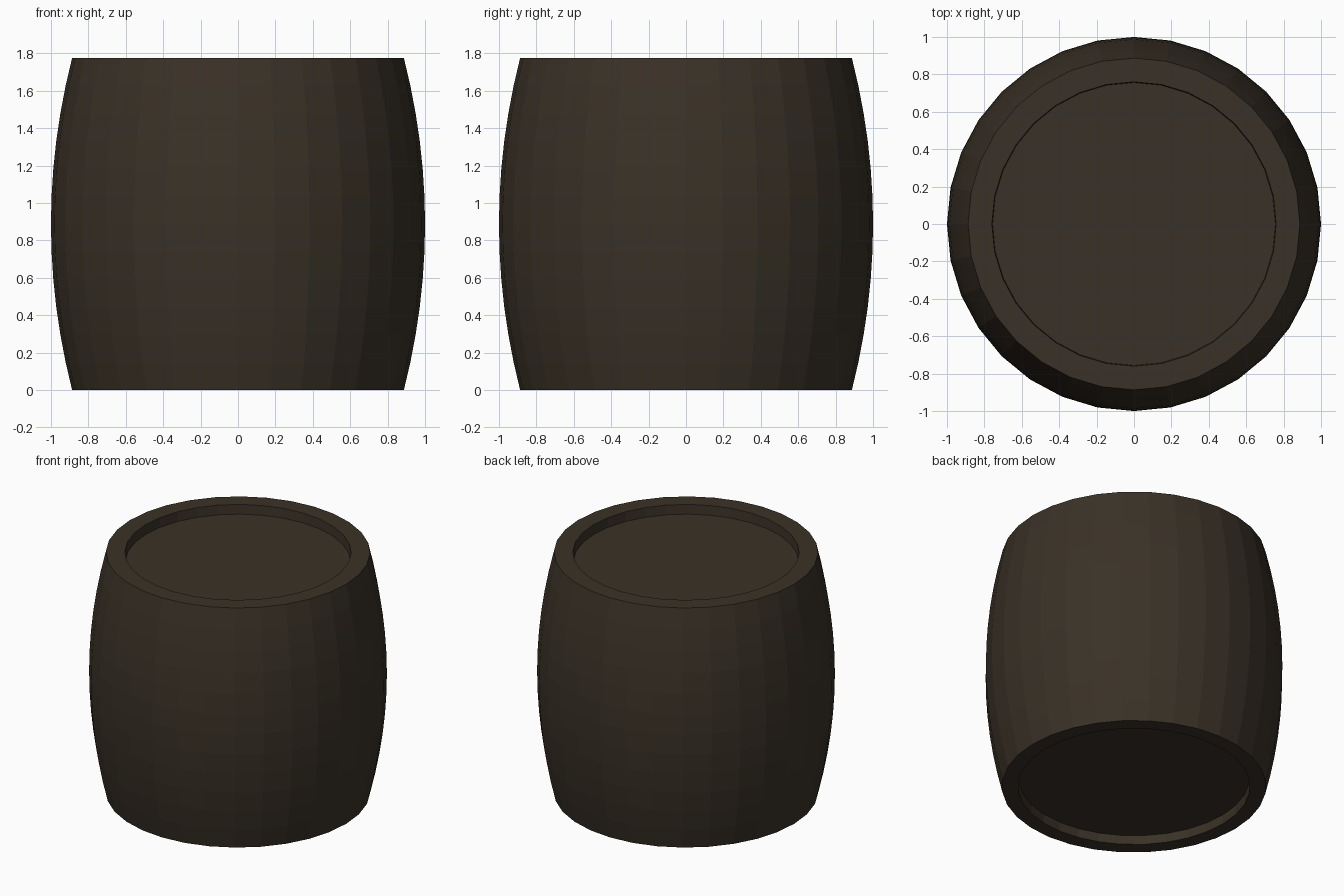
import bpy, bmesh, math

if "Cube" in bpy.data.objects:
    bpy.data.objects.remove(bpy.data.objects["Cube"])

SIDES = 32
HEIGHT = 1.775
RINGS = 12

wood = bpy.data.materials.new("dark brown wood")
wood.diffuse_color = (0.042, 0.031, 0.020, 1.0)
wood.use_nodes = True
wood.node_tree.nodes["Principled BSDF"].inputs["Base Color"].default_value = wood.diffuse_color

# Profile: recessed lid below, bulging staves, recessed lid above
profile = [(0.775, 0.065), (0.78, 0.0)]
for i in range(RINGS + 1):
    t = i / RINGS
    profile.append((1.0 - 0.113 * (2 * t - 1) ** 2, HEIGHT * t))
profile += [(0.76, HEIGHT), (0.756, HEIGHT - 0.07)]

bm = bmesh.new()
rings = []
for r, z in profile:
    rings.append([bm.verts.new((r * math.cos(2 * math.pi * k / SIDES),
                                r * math.sin(2 * math.pi * k / SIDES), z))
                  for k in range(SIDES)])
for a, b in zip(rings, rings[1:]):
    for k in range(SIDES):
        n = (k + 1) % SIDES
        bm.faces.new((a[k], a[n], b[n], b[k]))

# Lids
bm.faces.new(list(reversed(rings[0])))
bm.faces.new(rings[-1])
bmesh.ops.recalc_face_normals(bm, faces=bm.faces)

mesh = bpy.data.meshes.new("barrel")
bm.to_mesh(mesh)
bm.free()
mesh.materials.append(wood)
barrel = bpy.data.objects.new("barrel", mesh)
bpy.context.collection.objects.link(barrel)
